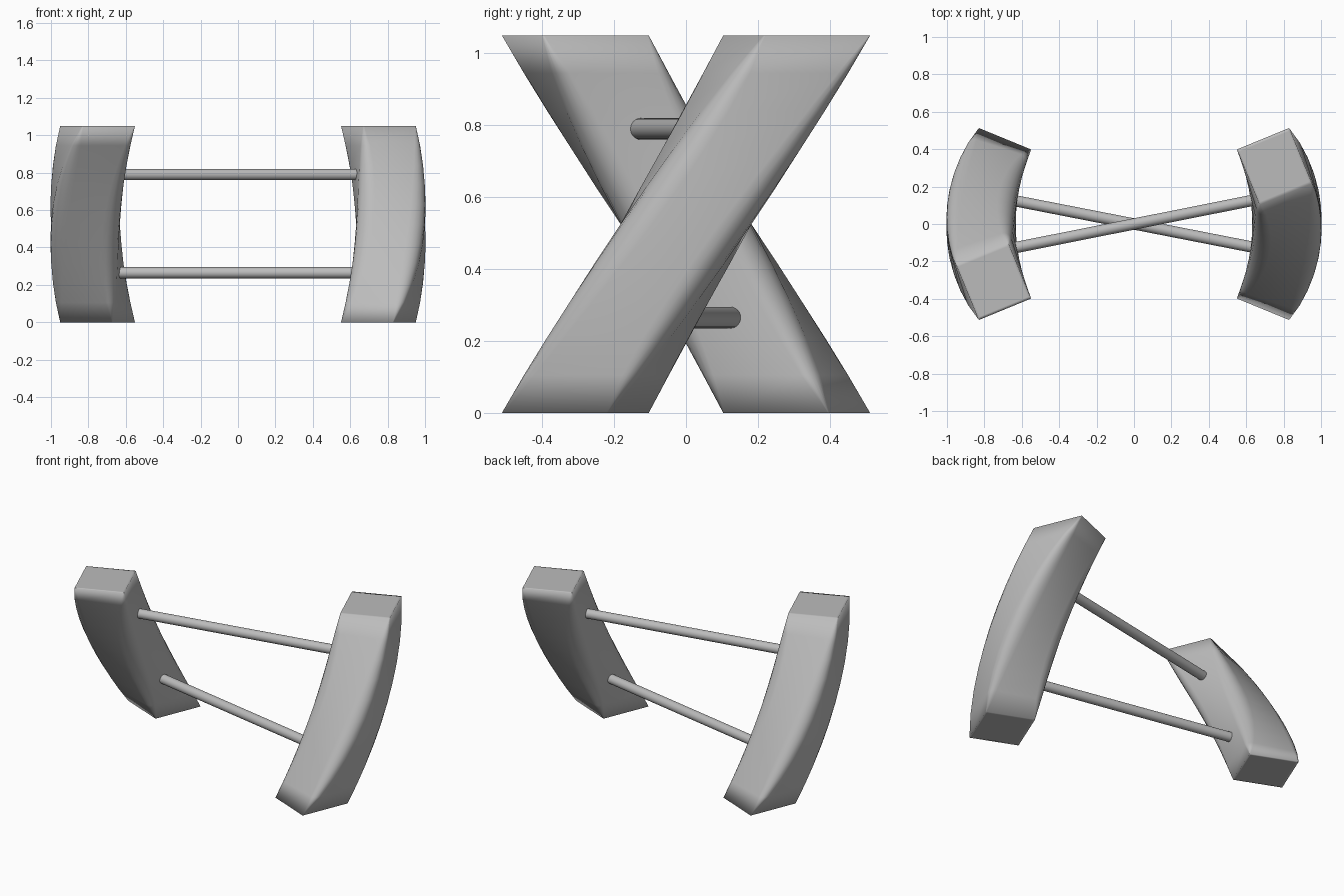
import bpy, bmesh, math
from mathutils import Vector

if "Cube" in bpy.data.objects:
    bpy.data.objects.remove(bpy.data.objects["Cube"])

HEIGHT = 1.05
TWIST = math.radians(22.3)

grey = bpy.data.materials.new("plain_grey")
grey.use_nodes = True
grey.diffuse_color = (0.5, 0.5, 0.5, 1)
grey.node_tree.nodes["Principled BSDF"].inputs["Base Color"].default_value = (0.5, 0.5, 0.5, 1)


def finish(name, bm):
    bmesh.ops.recalc_face_normals(bm, faces=bm.faces)
    mesh = bpy.data.meshes.new(name)
    bm.to_mesh(mesh)
    bm.free()
    mesh.materials.append(grey)
    obj = bpy.data.objects.new(name, mesh)
    bpy.context.collection.objects.link(obj)
    return obj


def section(s, turn, inset=0.0):
    """Rounded rectangle across the strand at height fraction s."""
    bulge = math.sin(math.pi * s) ** 0.7 if 0 < s < 1 else 0
    inner, outer = 0.66 - 0.028 * bulge, 0.963 + 0.037 * bulge
    half = 0.16 + 0.022 * bulge - inset
    radius = 0.004 + 0.085 * bulge
    mid, deep = (inner + outer) / 2, (outer - inner) / 2 - inset
    angle = turn + TWIST * (2 * s - 1)
    pts = []
    for corner in range(4):
        a0 = corner * math.pi / 2
        sx = 1 if corner in (0, 3) else -1
        sy = 1 if corner in (0, 1) else -1
        for k in range(6):
            a = a0 + k * math.pi / 10
            r = mid + sx * (deep - radius) + radius * math.cos(a)
            t = sy * (half - radius) + radius * math.sin(a)
            pts.append(Vector((r * math.cos(angle) - t * math.sin(angle),
                               r * math.sin(angle) + t * math.cos(angle), HEIGHT * s)))
    return pts


def strand(name, turn):
    """Twisted curved bar with flat ends and soft edge shading."""
    bm = bmesh.new()
    steps = [0, 0.1, 0.2, 0.3, 0.4, 0.5, 0.6, 0.7, 0.8, 0.9, 1]
    loops = [section(0, turn, 0.015)] + [section(s, turn) for s in steps] + [section(1, turn, 0.015)]
    rings = [[bm.verts.new(p) for p in loop] for loop in loops]
    for a, b in zip(rings, rings[1:]):
        for i in range(len(a)):
            j = (i + 1) % len(a)
            bm.faces.new((a[i], a[j], b[j], b[i]))
    bm.faces.new(rings[0][::-1])
    bm.faces.new(rings[-1])
    for f in bm.faces:
        f.smooth = True
    return finish(name, bm)


def rung(name, z):
    """Thin round rod joining the two strands."""
    bm = bmesh.new()
    bmesh.ops.create_cone(bm, cap_ends=True, segments=24, radius1=0.03, radius2=0.03, depth=1.3)
    for f in bm.faces:
        f.smooth = len(f.verts) == 4
    obj = finish(name, bm)
    obj.rotation_euler = (0, math.pi / 2, TWIST * (2 * z / HEIGHT - 1))
    obj.location.z = z
    return obj


strand("left_strand", 0)
strand("right_strand", math.pi)
rung("lower_rung", 0.265)
rung("upper_rung", 0.79)
